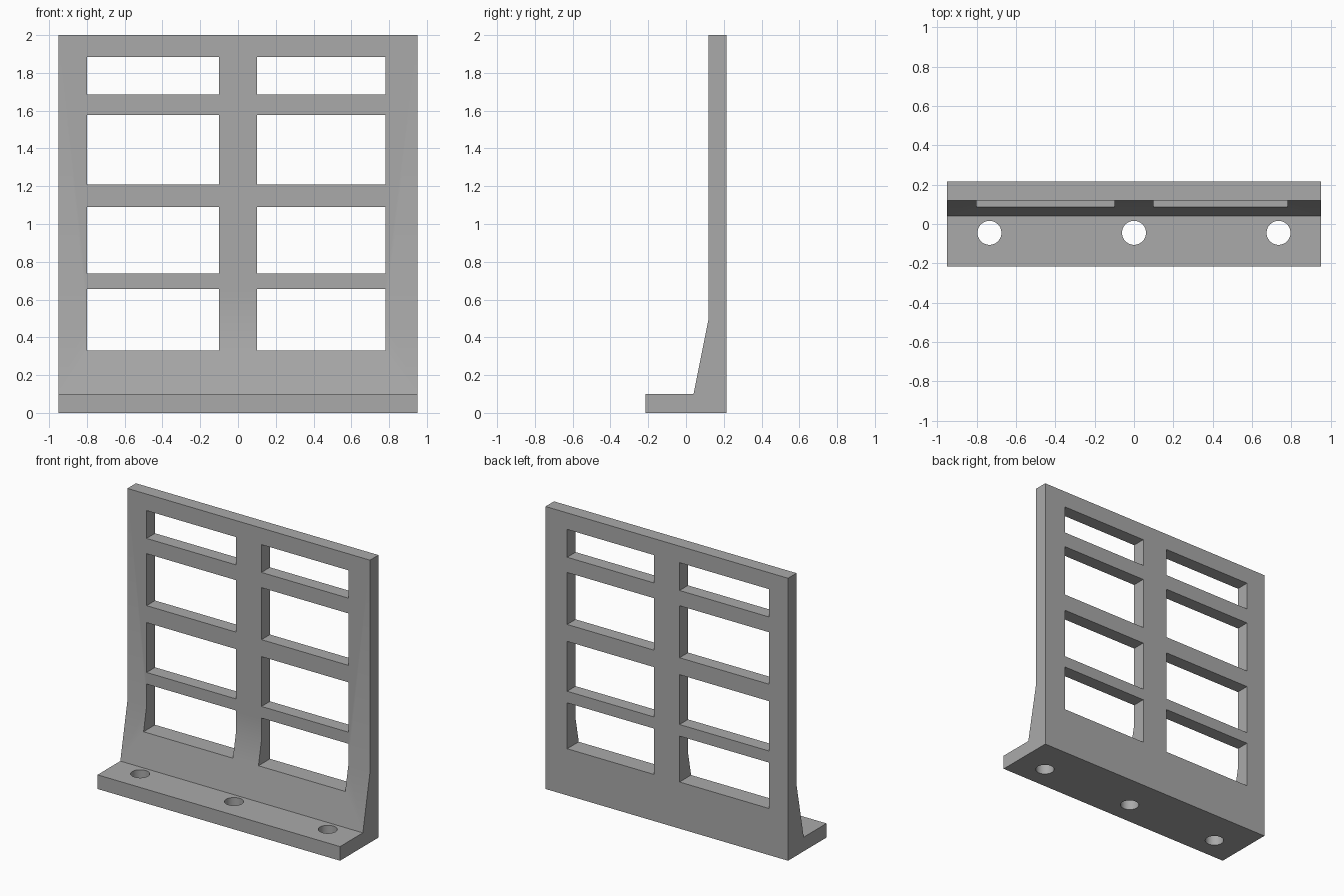
import bpy
import bmesh
import math
from mathutils import Matrix

cube = bpy.data.objects.get("Cube")
if cube:
    bpy.data.objects.remove(cube, do_unlink=True)

grey = bpy.data.materials.new("plain grey")
grey.use_nodes = True
colour = (0.4, 0.4, 0.4, 1)
grey.diffuse_color = colour
grey.node_tree.nodes["Principled BSDF"].inputs["Base Color"].default_value = colour


def make_object(name, bm):
    bmesh.ops.recalc_face_normals(bm, faces=bm.faces)
    mesh = bpy.data.meshes.new(name)
    bm.to_mesh(mesh)
    bm.free()
    mesh.materials.append(grey)
    obj = bpy.data.objects.new(name, mesh)
    bpy.context.collection.objects.link(obj)
    return obj


# Side profile (y, z) swept across the width: foot, sloped web and upright
HALF_WIDTH = 0.95
profile = [(-0.215, 0), (0.215, 0), (0.215, 2), (0.12, 2),
           (0.12, 0.5), (0.04, 0.1), (-0.215, 0.1)]
bm = bmesh.new()
face = bm.faces.new([bm.verts.new((-HALF_WIDTH, y, z)) for y, z in profile])
sweep = bmesh.ops.extrude_face_region(bm, geom=[face])
bmesh.ops.translate(bm, vec=(2 * HALF_WIDTH, 0, 0),
                    verts=[g for g in sweep["geom"] if isinstance(g, bmesh.types.BMVert)])
bracket = make_object("bracket_frame", bm)

# Window openings in two columns, and bolt holes in the foot
columns = [(-0.8, -0.1), (0.1, 0.78)]
rows = [(0.33, 0.655), (0.737, 1.09), (1.21, 1.578), (1.686, 1.883)]
bm = bmesh.new()
for x0, x1 in columns:
    for z0, z1 in rows:
        place = Matrix.Translation(((x0 + x1) / 2, 0.15, (z0 + z1) / 2))
        bmesh.ops.create_cube(bm, size=1, matrix=place @ Matrix.Diagonal((x1 - x0, 0.6, z1 - z0, 1)))
for x in (-0.735, 0, 0.735):
    bmesh.ops.create_cone(bm, cap_ends=True, segments=48, radius1=0.061, radius2=0.061,
                          depth=0.3, matrix=Matrix.Translation((x, -0.045, 0.05)))
cutter = make_object("opening_cutter", bm)
cutter.hide_render = True
cutter.hide_viewport = False

# Cut the openings and bake the result
cut = bracket.modifiers.new("openings", "BOOLEAN")
cut.operation = "DIFFERENCE"
cut.solver = "EXACT"
cut.object = cutter
bpy.ops.object.select_all(action="DESELECT")
bracket.select_set(True)
bpy.context.view_layer.objects.active = bracket
bpy.ops.object.modifier_apply(modifier=cut.name)
bpy.data.objects.remove(cutter, do_unlink=True)

# Blend the shallow bend and round holes, keep the corners crisp
bpy.ops.object.shade_smooth_by_angle(angle=math.radians(30))
